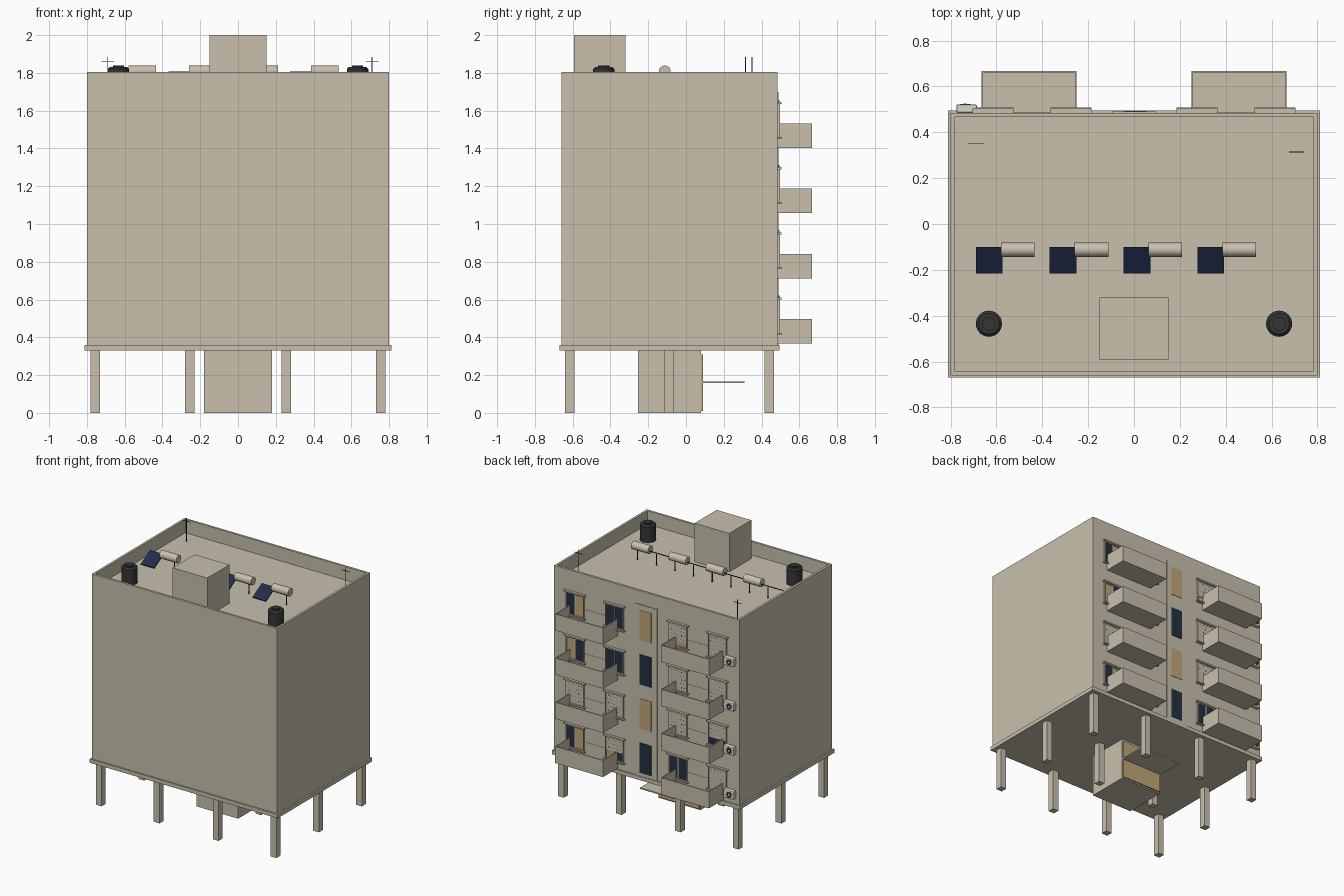
import bpy, bmesh, math
from mathutils import Matrix, Vector

if "Cube" in bpy.data.objects:
    bpy.data.objects.remove(bpy.data.objects["Cube"])

def mat(name, r, g, b):
    m = bpy.data.materials.new(name)
    m.diffuse_color = (r, g, b, 1)
    m.use_nodes = True
    m.node_tree.nodes["Principled BSDF"].inputs["Base Color"].default_value = m.diffuse_color
    return m

BEIGE = mat("beige_plaster", 0.58, 0.53, 0.42)
GLASS = mat("dark_blue_glass", 0.017, 0.030, 0.058)
PANEL = mat("solar_blue", 0.016, 0.026, 0.075)
TAN = mat("tan_wood", 0.53, 0.38, 0.19)
BLACK = mat("black_plastic", 0.035, 0.035, 0.035)
CREAM = mat("cream_metal", 0.72, 0.68, 0.58)
GREY = mat("hole_grey", 0.18, 0.17, 0.14)

def finish(name, bm, m):
    me = bpy.data.meshes.new(name)
    bmesh.ops.recalc_face_normals(bm, faces=bm.faces)
    bm.to_mesh(me)
    bm.free()
    me.materials.append(m)
    ob = bpy.data.objects.new(name, me)
    bpy.context.collection.objects.link(ob)
    return ob

def add_box(bm, x0, x1, y0, y1, z0, z1):
    c = Vector(((x0 + x1) / 2, (y0 + y1) / 2, (z0 + z1) / 2))
    s = Matrix.Diagonal((x1 - x0, y1 - y0, z1 - z0, 1))
    return bmesh.ops.create_cube(bm, size=1, matrix=Matrix.Translation(c) @ s)["verts"]

def boxes(name, m, *dims):
    bm = bmesh.new()
    for d in dims:
        add_box(bm, *d)
    return finish(name, bm, m)

def tray(name, m, x0, x1, y0, y1, z0, z1, wall, depth):
    """Open-topped box: inset the top face and push it down."""
    bm = bmesh.new()
    add_box(bm, x0, x1, y0, y1, z0, z1)
    top = max(bm.faces, key=lambda f: f.calc_center_median().z)
    bmesh.ops.inset_region(bm, faces=[top], thickness=wall)
    new = bmesh.ops.extrude_discrete_faces(bm, faces=[top])["faces"]
    bmesh.ops.translate(bm, verts=new[0].verts, vec=(0, 0, -depth))
    return finish(name, bm, m)

def cylinder(name, m, loc, r, h, axis="Z", r2=None, seg=24):
    bm = bmesh.new()
    rot = {"Z": Matrix(), "X": Matrix.Rotation(math.pi / 2, 4, "Y"),
           "Y": Matrix.Rotation(-math.pi / 2, 4, "X")}[axis]
    bmesh.ops.create_cone(bm, cap_ends=True, segments=seg, radius1=r, radius2=r if r2 is None else r2,
                          depth=h, matrix=Matrix.Translation(loc) @ rot)
    ob = finish(name, bm, m)
    for f in ob.data.polygons:
        f.use_smooth = len(f.vertices) == 4
    for e in ob.data.edges:
        a, b = (ob.data.vertices[i].co for i in e.vertices)
        ax = "XYZ".index(axis)
        e.use_edge_sharp = abs(a[ax] - b[ax]) < 1e-5
    return ob

WALL, ROOF, PITCH = 0.485, 1.70, 0.345

# Main block with recessed roof, base slab and pillars
tray("building_body", BEIGE, -0.80, 0.80, -0.66, WALL, 0.36, 1.805, 0.025, 1.805 - ROOF)
boxes("base_slab", BEIGE, (-0.812, 0.812, -0.67, 0.495, 0.33, 0.36))
boxes("pillars", BEIGE, *[(x - 0.025, x + 0.025, y - 0.025, y + 0.025, 0, 0.33)
                          for x in (-0.755, -0.255, 0.255, 0.755) for y in (-0.615, -0.09, 0.44)])

# Entrance lobby with door and canopy
boxes("entrance_lobby", BEIGE, (-0.18, 0.18, -0.255, 0.08, 0, 0.33))
boxes("entrance_door", TAN, (-0.175, 0.175, 0.08, 0.089, 0.01, 0.31))
boxes("entrance_canopy", BEIGE, (-0.18, 0.18, 0.08, 0.31, 0.157, 0.167))

# Stairwell strip on the back
boxes("stairwell_strip", BEIGE, (-0.095, 0.095, WALL, 0.491, 0.36, 1.70))

# Windows: pane colours (+x pane, -x pane) and how far the shutter is down
G, T = GLASS, TAN
COLS = (0.615, 0.275, -0.275, -0.615)
PANES = [[(G, T, 0), (T, G, 0.6), (G, G, 0), (G, G, 1)],
         [(G, G, 1), (G, G, 1), (G, G, 1), (G, G, 0.65)],
         [(T, G, 0), (G, G, 0), (G, G, 1), (G, G, 1)],
         [(G, T, 0), (G, G, 0), (T, T, 0.75), (G, G, 1)]]

def window(tag, x, z0, left, right, shut):
    z1, w, b = z0 + 0.175, 0.078, 0.007
    boxes("window_frame" + tag, BEIGE,
          (x - w, x - w + b, WALL, 0.497, z0, z1), (x + w - b, x + w, WALL, 0.497, z0, z1),
          (x - b / 2, x + b / 2, WALL, 0.493, z0, z1), (x - w, x + w, WALL, 0.497, z1 - b, z1),
          (x - w, x + w, WALL, 0.497, z0, z0 + b))
    boxes("window_hood" + tag, BEIGE, (x - 0.09, x + 0.09, WALL, 0.505, z1, z1 + 0.012))
    boxes("window_sill" + tag, BEIGE, (x - 0.09, x + 0.09, WALL, 0.508, z0 - 0.008, z0))
    if shut < 1:
        boxes("pane_left" + tag, left, (x, x + w - b, WALL, 0.489, z0, z1))
        boxes("pane_right" + tag, right, (x - w + b, x, WALL, 0.489, z0, z1))
    if shut > 0:
        zs = z1 - shut * (z1 - z0)
        boxes("shutter" + tag, BEIGE, (x - w + b, x + w - b, WALL, 0.4935, zs, z1))
        rows = int((z1 - zs) / 0.03)
        dots = []
        for r in range(rows):
            for c in range(5):
                cx, cz = x + (c - 2) * 0.027 + (r % 2 - 0.5) * 0.008, z1 - 0.022 - r * 0.03
                dots.append((cx - 0.003, cx + 0.003, 0.4925, 0.4942, cz - 0.003, cz + 0.003))
        boxes("shutter_holes" + tag, GREY, *dots)

for floor in range(4):
    z = 0.367 + floor * PITCH
    for i, x in enumerate(COLS):
        window(f"_{floor + 1}_{i + 1}", x, z + 0.057, *PANES[floor][i])
    # Balconies
    for side, x in (("left", -0.4575), ("right", 0.4575)):
        tray(f"balcony_{side}_{floor + 1}", BEIGE, x - 0.2075, x + 0.2075, WALL - 0.005, 0.667,
             z, z + 0.13, 0.01, 0.12)
    # Stairwell window, alternating glass and tan
    boxes(f"stairwell_window_{floor + 1}", TAN if floor % 2 else GLASS,
          (-0.045, 0.055, 0.489, 0.494, z + 0.02, z + 0.255))
    # Air conditioner with fan
    zc = z + 0.07
    ac = boxes(f"air_conditioner_{floor + 1}", CREAM, (-0.775, -0.685, WALL, 0.522, zc - 0.033, zc + 0.033))
    bev = ac.modifiers.new("rounding", "BEVEL")
    bev.width, bev.segments = 0.008, 2
    cylinder(f"fan_{floor + 1}", BLACK, (-0.737, 0.521, zc), 0.023, 0.006, "Y", seg=20)
    cylinder(f"fan_hub_{floor + 1}", CREAM, (-0.737, 0.522, zc), 0.007, 0.007, "Y", seg=12)

# Roof: stair head and water tanks
boxes("roof_stair_head", BEIGE, (-0.15, 0.15, -0.592, -0.32, ROOF, 2.0))
for side, x in (("left", -0.633), ("right", 0.633)):
    cylinder("water_tank_" + side, BLACK, (x, -0.435, ROOF + 0.06), 0.057, 0.12)
    cylinder("water_tank_shoulder_" + side, BLACK, (x, -0.435, ROOF + 0.126), 0.057, 0.012, r2=0.045)
    cylinder("water_tank_lid_" + side, BLACK, (x, -0.435, ROOF + 0.136), 0.03, 0.008)

# Solar heaters: tilted panel, storage cylinder and leg
for i in range(4):
    x = -0.69 + i * 0.322
    bm = bmesh.new()
    for v in add_box(bm, x, x + 0.117, -0.215, -0.10, 1.735, 1.742):
        v.co.z += (v.co.y + 0.215) * 0.56
    finish(f"solar_panel_{i + 1}", bm, PANEL)
    cylinder(f"solar_cylinder_{i + 1}", BEIGE, (x + 0.183, -0.112, 1.808), 0.031, 0.147, "X")
    cylinder(f"solar_leg_{i + 1}", BLACK, (x + 0.22, -0.112, 1.74), 0.004, 0.08, seg=8)
    cylinder(f"panel_leg_{i + 1}", BLACK, (x + 0.0585, -0.112, 1.745), 0.003, 0.09, seg=8)

# Aerials
for side, x, y in (("left", -0.69, 0.35), ("right", 0.71, 0.315)):
    boxes("aerial_" + side, BLACK, (x - 0.002, x + 0.002, y - 0.002, y + 0.002, ROOF, 1.885),
          (x - 0.033, x + 0.033, y - 0.002, y + 0.002, 1.858, 1.861))
